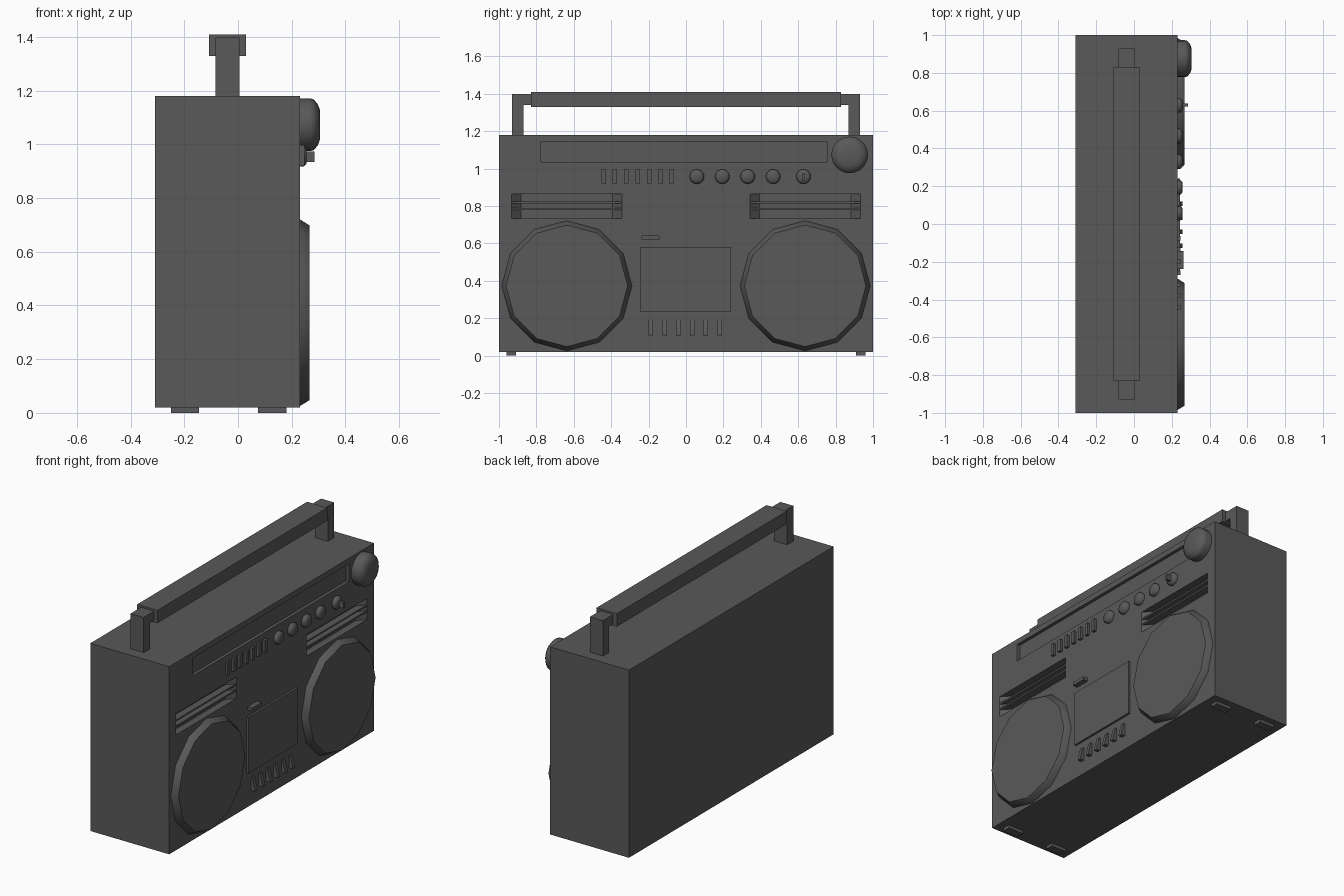
import bpy, bmesh, math
from mathutils import Vector

if "Cube" in bpy.data.objects:
    bpy.data.objects.remove(bpy.data.objects["Cube"])

grey = bpy.data.materials.new("dark grey plastic")
grey.diffuse_color = (0.1, 0.1, 0.1, 1)
grey.use_nodes = True
grey.node_tree.nodes["Principled BSDF"].inputs["Base Color"].default_value = grey.diffuse_color
FRONT = 0.23  # x of the decorated face


def finish(name, bm, smooth=None):
    bmesh.ops.recalc_face_normals(bm, faces=bm.faces)
    me = bpy.data.meshes.new(name)
    bm.to_mesh(me)
    bm.free()
    me.materials.append(grey)
    ob = bpy.data.objects.new(name, me)
    bpy.context.collection.objects.link(ob)
    if smooth:
        bpy.ops.object.select_all(action='DESELECT')
        ob.select_set(True)
        bpy.context.view_layer.objects.active = ob
        bpy.ops.object.shade_smooth_by_angle(angle=math.radians(smooth))
    return ob


def prism(name, pts, axis, lo, hi):
    """Extrude a 2D outline along an axis (outline uses the other two axes in order)."""
    bm = bmesh.new()

    def place(p, t):
        c = list(p)
        c.insert(axis, t)
        return bm.verts.new(c)
    face = bm.faces.new([place(p, lo) for p in pts])
    new = bmesh.ops.extrude_face_region(bm, geom=[face])["geom"]
    step = Vector((0, 0, 0))
    step[axis] = hi - lo
    bmesh.ops.translate(bm, vec=step, verts=[v for v in new if isinstance(v, bmesh.types.BMVert)])
    return finish(name, bm)


def box(name, x0, x1, y0, y1, z0, z1):
    return prism(name, [(x0, y0), (x1, y0), (x1, y1), (x0, y1)], 2, z0, z1)


def lathe(name, y, z, profile, n, smooth=35):
    """Round part facing +x; profile is a list of (x, radius)."""
    bm = bmesh.new()
    rings = [[bm.verts.new((x, y + r * math.cos(2 * math.pi * i / n), z + r * math.sin(2 * math.pi * i / n)))
              for i in range(n)] for x, r in profile]
    for a, b in zip(rings, rings[1:]):
        for i in range(n):
            j = (i + 1) % n
            bm.faces.new((a[i], a[j], b[j], b[i]))
    bm.faces.new(rings[0])
    bm.faces.new(rings[-1])
    return finish(name, bm, smooth)


def cut(target, cutter):
    cutter.hide_render = True
    mod = target.modifiers.new("recess", 'BOOLEAN')
    mod.operation = 'DIFFERENCE'
    mod.solver = 'EXACT'
    mod.object = cutter
    bpy.context.view_layer.objects.active = target
    bpy.ops.object.modifier_apply(modifier=mod.name)
    bpy.data.objects.remove(cutter)


# Case with recessed tuner window
body = box("body", -0.31, FRONT, -1, 1, 0.02, 1.18)
cut(body, box("tuner_cutter", FRONT - 0.02, 0.3, -0.775, 0.755, 1.035, 1.145))

for s, side in ((-1, "left"), (1, "right")):
    # Vent recess with slanted ends, and its slats
    a, b = sorted((s * 0.343, s * 0.933))
    back = FRONT - 0.045
    cut(body, prism("vent_cutter", [(back, a + 0.05), (FRONT, a), (0.3, a), (0.3, b), (FRONT, b),
                                    (back, b - 0.05)], 2, 0.733, 0.865))
    for k, z in enumerate((0.783, 0.819)):
        prism(f"{side}_vent_slat_{k}", [(back - 0.005, a + 0.05), (FRONT - 0.002, a + 0.002),
                                        (FRONT - 0.002, b - 0.002), (back - 0.005, b - 0.05)],
              2, z - 0.005, z + 0.005)
    # Speaker
    lathe(f"{side}_speaker", s * 0.637, 0.373,
          [(FRONT - 0.005, 0.348), (FRONT, 0.348), (0.267, 0.325)], 12)
    # Handle arm
    prism(f"{side}_handle_arm", [(s * y, z) for y, z in ((0.93, 1.17), (0.93, 1.398), (0.82, 1.398),
                                                         (0.82, 1.34), (0.87, 1.34), (0.87, 1.17))],
          0, -0.083, 0.006)
    # Feet
    y0, y1 = sorted((s * 0.91, s * 0.96))
    for x0, x1, where in ((-0.25, -0.145, "back"), (0.075, 0.18, "front")):
        box(f"{side}_{where}_foot", x0, x1, y0, y1, 0, 0.025)

box("handle_grip", -0.108, 0.03, -0.83, 0.83, 1.33, 1.41)

# Large tuning dial
lathe("tuning_dial", 0.875, 1.073,
      [(FRONT - 0.005, 0.098), (0.27, 0.098), (0.283, 0.094), (0.298, 0.075), (0.305, 0.055)], 20, 50)

# Knobs, the last with a pointer tab
for i, y in enumerate((0.058, 0.194, 0.33, 0.466, 0.628)):
    lathe(f"knob_{i}", y, 0.957, [(FRONT - 0.005, 0.039), (0.246, 0.039), (0.256, 0.027)], 16, 50)
box("knob_pointer", 0.25, 0.285, 0.621, 0.637, 0.935, 0.973)

# Row of slim buttons
for i in range(7):
    y = -0.441 + i * 0.061
    box(f"button_{i}", FRONT - 0.005, 0.247, y - 0.012, y + 0.012, 0.92, 0.997)

# Cassette door and catch
box("cassette_door", FRONT - 0.005, 0.243, -0.245, 0.24, 0.235, 0.58)
box("door_catch", FRONT - 0.005, 0.262, -0.237, -0.143, 0.62, 0.641)

# Wedge shaped tape keys
for i in range(6):
    y = -0.188 + i * 0.0735
    prism(f"tape_key_{i}", [(FRONT - 0.005, 0.108), (0.256, 0.108), (0.256, 0.122), (0.238, 0.19),
                            (FRONT - 0.005, 0.19)], 1, y - 0.012, y + 0.012)
